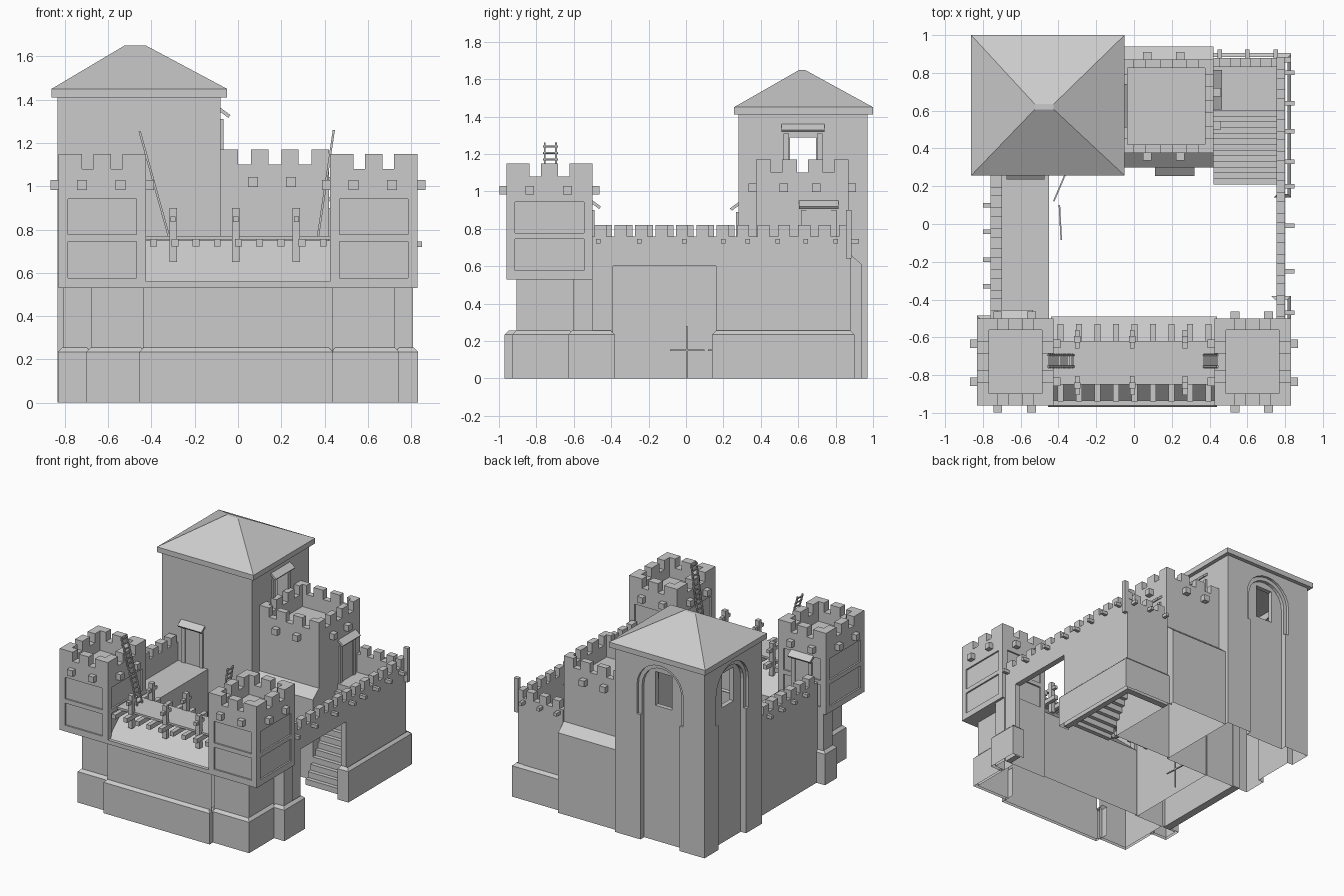
import bpy, bmesh, math
from mathutils import Matrix, Vector

if "Cube" in bpy.data.objects:
    bpy.data.objects.remove(bpy.data.objects["Cube"])


def finish(name, bm):
    me = bpy.data.meshes.new(name)
    bm.to_mesh(me)
    bm.free()
    ob = bpy.data.objects.new(name, me)
    bpy.context.collection.objects.link(ob)
    return ob


def add_frustum(bm, r0, z0, r1, z1, sides="frbl", caps="tb"):
    """Rectangles r = (x0, x1, y0, y1) joined from z0 to z1; sides front, right, back, left."""
    def ring(r, z):
        return [bm.verts.new((x, y, z)) for x, y in
                ((r[0], r[2]), (r[1], r[2]), (r[1], r[3]), (r[0], r[3]))]
    a, b = ring(r0, z0), ring(r1, z1)
    for i, s in enumerate("frbl"):
        j = (i + 1) % 4
        if s in sides:
            bm.faces.new((a[i], a[j], b[j], b[i]))
    if "t" in caps:
        bm.faces.new(b)
    if "b" in caps:
        bm.faces.new(a[::-1])


def boxes(name, items, matrix=None, sides="frbl", caps="tb"):
    """Items are (x0, x1, y0, y1, z0, z1)."""
    bm = bmesh.new()
    for b in items:
        add_frustum(bm, b[:4], b[4], b[:4], b[5], sides, caps)
    ob = finish(name, bm)
    if matrix:
        ob.data.transform(matrix)
    return ob


def plinth(name, x0, x1, y0, y1, sides):
    bm = bmesh.new()
    r = (x0, x1, y0, y1)
    add_frustum(bm, r, 0, r, .235, sides, "")
    add_frustum(bm, r, .235, (x0 + .02, x1 - .02, y0 + .02, y1 - .02), .255, sides, "")
    return finish(name, bm)


def prism(name, pts, axis, lo, hi):
    """Closed 2D profile (u, z) extruded along the x or y axis."""
    bm = bmesh.new()
    def put(c):
        return [bm.verts.new((c, u, z) if axis == 'x' else (u, c, z)) for u, z in pts]
    a, b = put(lo), put(hi)
    n = len(pts)
    for i in range(n):
        bm.faces.new((a[i], a[(i + 1) % n], b[(i + 1) % n], b[i]))
    bm.faces.new(a[::-1])
    bm.faces.new(b)
    bmesh.ops.recalc_face_normals(bm, faces=bm.faces)
    return finish(name, bm)


def drop_faces(ob, test):
    bm = bmesh.new()
    bm.from_mesh(ob.data)
    bmesh.ops.delete(bm, geom=[f for f in bm.faces if test(f)], context='FACES')
    bm.to_mesh(ob.data)
    bm.free()


def parapet(name, x0, x1, y0, y1, z0, z1, top, t, spans):
    """Square wall ring with merlons at fractional spans of each side."""
    items = [(x0, x1, y0, y0 + t, z0, z1), (x0, x1, y1 - t, y1, z0, z1),
             (x0, x0 + t, y0 + t, y1 - t, z0, z1), (x1 - t, x1, y0 + t, y1 - t, z0, z1)]
    for a, b in spans:
        xa, xb = x0 + a * (x1 - x0), x0 + b * (x1 - x0)
        ya, yb = y0 + a * (y1 - y0), y0 + b * (y1 - y0)
        items += [(xa, xb, y0, y0 + t, z1, top), (xa, xb, y1 - t, y1, z1, top)]
        items += [(x0, x0 + t, ya, yb, z1, top), (x1 - t, x1, ya, yb, z1, top)]
    return boxes(name, items)


def corbels(name, x0, x1, y0, y1, z, fr, out=.04, s=.023):
    items = []
    for f in fr:
        cx, cy = x0 + f * (x1 - x0), y0 + f * (y1 - y0)
        for a, b in ((y0 - out, y0 + .01), (y1 - .01, y1 + out)):
            items.append((cx - s, cx + s, a, b, z - s, z + s))
        for a, b in ((x0 - out, x0 + .01), (x1 - .01, x1 + out)):
            items.append((a, b, cy - s, cy + s, z - s, z + s))
    return boxes(name, items)


def doorway(name, x, y, angle, z0, z1, w, leaf=True):
    """Framed opening with a sloped awning; faces -y before turning."""
    m = Matrix.Translation((x, y, 0)) @ Matrix.Rotation(angle, 4, 'Z')
    h = w / 2
    parts = [(-h, -h + .03, -.012, 0, z0, z1), (h - .03, h, -.012, 0, z0, z1)]
    if leaf:
        parts.append((-h + .03, h - .03, -.004, 0, z0, z1))
    boxes(name + "_frame", parts, m)
    tilt = Matrix.Translation((0, 0, z1 + .042)) @ Matrix.Rotation(math.radians(36), 4, 'X')
    boxes(name + "_awning", [(-h - .01, h + .01, -.05, .005, -.008, .008)], m @ tilt)


def rod(bm, a, b, r):
    a, b = Vector(a), Vector(b)
    d = b - a
    m = Matrix.Translation((a + b) / 2) @ d.to_track_quat('Z', 'Y').to_matrix().to_4x4()
    bmesh.ops.create_cube(bm, size=1, matrix=m @ Matrix.Diagonal((2 * r, 2 * r, d.length, 1)))


# great tower: arched recesses and window openings cut into an outer shell
keep = boxes("great_tower", [(-.835, -.08, .28, .97, 0, 1.41)])

def arch(c, r, z0, spring=1.17):
    return [(c - r, z0), (c + r, z0)] + [
        (c + r * math.cos(math.pi * i / 12), spring + r * math.sin(math.pi * i / 12)) for i in range(13)]

cutters = [boxes("cavity_cutter", [(-.755, -.16, .36, .89, -.1, 1.36)])]
for r, z0, d in ((.195, .95, .02), (.165, -.1, .045)):
    cutters.append(prism("back_arch_cutter", arch(-.46, r, z0), 'y', .97 - d, 1.1))
    cutters.append(prism("side_arch_cutter", arch(.635, r, z0), 'x', -1, -.835 + d))
cutters.append(boxes("side_window_cutter", [(-1, .1, .555, .695, 1.03, 1.287)]))
cutters.append(boxes("back_window_cutter", [(-.53, -.39, .8, 1.1, 1.03, 1.287)]))
for c in cutters:
    mod = keep.modifiers.new("cut", 'BOOLEAN')
    mod.operation, mod.object, mod.solver = 'DIFFERENCE', c, 'EXACT'
bpy.context.view_layer.update()
dg = bpy.context.evaluated_depsgraph_get()
carved = bpy.data.meshes.new_from_object(keep.evaluated_get(dg))
keep.modifiers.clear()
keep.data = carved
for c in cutters:
    bpy.data.objects.remove(c)
drop_faces(keep, lambda f: all(v.co.z < .001 for v in f.verts) or all(
    -.756 < v.co.x < -.159 and .359 < v.co.y < .891 for v in f.verts))
bm = bmesh.new()
eave = (-.862, -.05, .257, 1.0)
add_frustum(bm, eave, 1.41, eave, 1.45, caps="b")
add_frustum(bm, eave, 1.45, (-.525, -.425, .607, .635), 1.65, caps="t")
finish("great_tower_roof", bm)
doorway("tower_window", -.08, .625, math.pi / 2, 1.1, 1.31, .21, leaf=False)
doorway("walk_door", -.575, .28, 0, .62, .89, .18)

# middle back tower with flared lower storey
bm = bmesh.new()
low, up = (-.08, .42, .30, .94), (-.08, .42, .375, .87)
add_frustum(bm, low, 0, low, .61, "frb", "")
add_frustum(bm, low, .61, up, .67, "frb", "")
add_frustum(bm, up, .67, up, 1.0, "frb", "t")
finish("middle_tower", bm)
parapet("middle_parapet", *up, 1.0, 1.1, 1.17, .045, [(0, .16), (.28, .44), (.56, .72), (.84, 1)])
corbels("middle_corbels", *up, 1.02, (.3, .65))
doorway("landing_door", .42, .71, math.pi / 2, .62, .9, .19)
doorway("courtyard_door", .215, .30, 0, 0, .32, .19)

# front corner towers
spans = [(0, .27), (.4, .6), (.73, 1)]
for side, s, edge in (("left", -1, .70), ("right", 1, .745)):
    def sx(a, b):
        return (a, b) if s > 0 else (-b, -a)
    outer = "r" if s > 0 else "l"
    box = (*sx(.425, .83), -.96, -.5)
    x0, x1, y0, y1 = box
    core = [(x0 + .012, x1 - .012, y0 + .012, y1 - .012, .54, .985)]
    for a, b in ((.53, .577), (.745, .778), (.942, 1.0)):
        core.append((x0, x1, y0, y1, a, b))
    for a in (x0, x1 - .045):
        for b in (y0, y1 - .045):
            core.append((a, a + .045, b, b + .045, .53, 1.0))
    boxes(side + "_tower_panels", core)
    parapet(side + "_tower_parapet", *box, .985, 1.08, 1.15, .062, spans)
    corbels(side + "_tower_corbels", *box, 1.005, (.27, .71), .037)
    boxes(side + "_tower_base", [(*sx(.43, edge - .02), -.905, -.5, 0, .54)], sides="fb" + outer, caps="")
    boxes(side + "_tower_pillar", [(*sx(edge - .02, .81), -.605, -.5, 0, .54)], sides="fb" + outer, caps="")
    plinth(side + "_tower_plinth", *sx(.43, edge), -.93, -.6, "f" + outer)
    plinth(side + "_pillar_plinth", *sx(edge - .02, .832), -.63, -.38 if s > 0 else -.485, "fb" + outer)
doorway("left_tower_door", -.63, -.5, math.pi, .62, .9, .17)

# front gallery: gabled roof, deck carried on cross beams, broken rail posts
wall = [(-.945, 0), (-.945, .545), (-.725, .75), (-.49, .545), (-.49, 0)]
gallery = prism("front_gallery", wall, 'x', -.44, .44)
drop_faces(gallery, lambda f: abs(f.normal.x) > .9 or f.normal.z < -.9)
plinth("front_plinth", -.455, .44, -.97, -.85, "frl")
boxes("gallery_deck", [(-.43, .43, -.85, -.62, .755, .77), (-.43, .43, -.96, -.935, .53, .56)])
beams, posts = [], []
for i in range(9):
    x = -.39 + i * .098
    beams.append((x - .016, x + .016, -.94, -.53, .722, .756))
for x in (-.3, -.01, .27):
    for y in (-.855, -.61):
        posts.append((x - .017, x + .017, y - .017, y + .017, .65, .9))
        posts.append((x - .012, x + .012, y - .05, y + .05, .835, .86))
boxes("gallery_beams", beams)
boxes("gallery_posts", posts)

# ladders from the deck to the towers
for name, lo, hi in (("left_ladder", (-.32, .77), (-.455, 1.255)), ("right_ladder", (.37, .77), (.443, 1.26))):
    bm = bmesh.new()
    for y in (-.755, -.695):
        rod(bm, (lo[0], y, lo[1]), (hi[0], y, hi[1]), .005)
    for i in range(14):
        f = (i + .5) / 14
        x, z = lo[0] + f * (hi[0] - lo[0]), lo[1] + f * (hi[1] - lo[1])
        rod(bm, (x, -.765, z), (x, -.685, z), .004)
    finish(name, bm)

# curtain walls; the right one has a gateway
right = [(.755, .80, -.5, -.39, 0, .6), (.755, .80, .16, .88, 0, .6), (.755, .80, -.5, .88, .6, .76)]
right += [(.755, .80, y, y + .065, .76, .82) for y in [-.49 + i * .109 for i in range(13)]]
right += [(.79, .85, y - .012, y + .012, .72, .745) for y in
          (-.47, -.25, -.01, .2, .33, .49, .64, .8)]
right.append((.795, .83, .855, .885, .64, .9))
boxes("right_wall", right)
plinth("right_wall_plinth", .74, .832, .14, .9, "frb")
back = [(.42, .80, .83, .88, 0, .76)]
back += [(x, x + .06, .83, .88, .76, .82) for x in (.45, .56, .67)]
back += [(x - .012, x + .012, .87, .925, .72, .745) for x in (.455, .6, .75)]
boxes("back_wall", back)
plinth("back_wall_plinth", .40, .832, .82, .905, "b")
left = [(-.76, -.70, -.5, .29, 0, .76)]
left += [(-.76, -.70, y, y + .065, .76, .82) for y in [-.46 + i * .109 for i in range(7)]]
left += [(-.80, -.75, y - .012, y + .012, .72, .745) for y in (-.33, -.19, -.04, .1)]
boxes("left_wall", left)
boxes("left_wall_walk", [(-.71, -.45, -.5, .29, 0, .62)], sides="r", caps="t")

# stair and landing
n = 14
steps = [(.42, .756, .21 + i * .03, .245 + i * .03, max(0, (i - .25) * .62 / n), (i + 1) * .62 / n) for i in range(n)]
steps.append((.42, .756, .63, .84, .58, .62))
boxes("stair", steps)

# loose rods in the courtyard
bm = bmesh.new()
rod(bm, (-.39, .005, 0), (-.39, .005, .28), .004)
rod(bm, (-.385, -.085, .15), (-.395, .1, .15), .004)
rod(bm, (-.425, .12, .15), (-.365, .26, .15), .004)
finish("courtyard_rods", bm)
